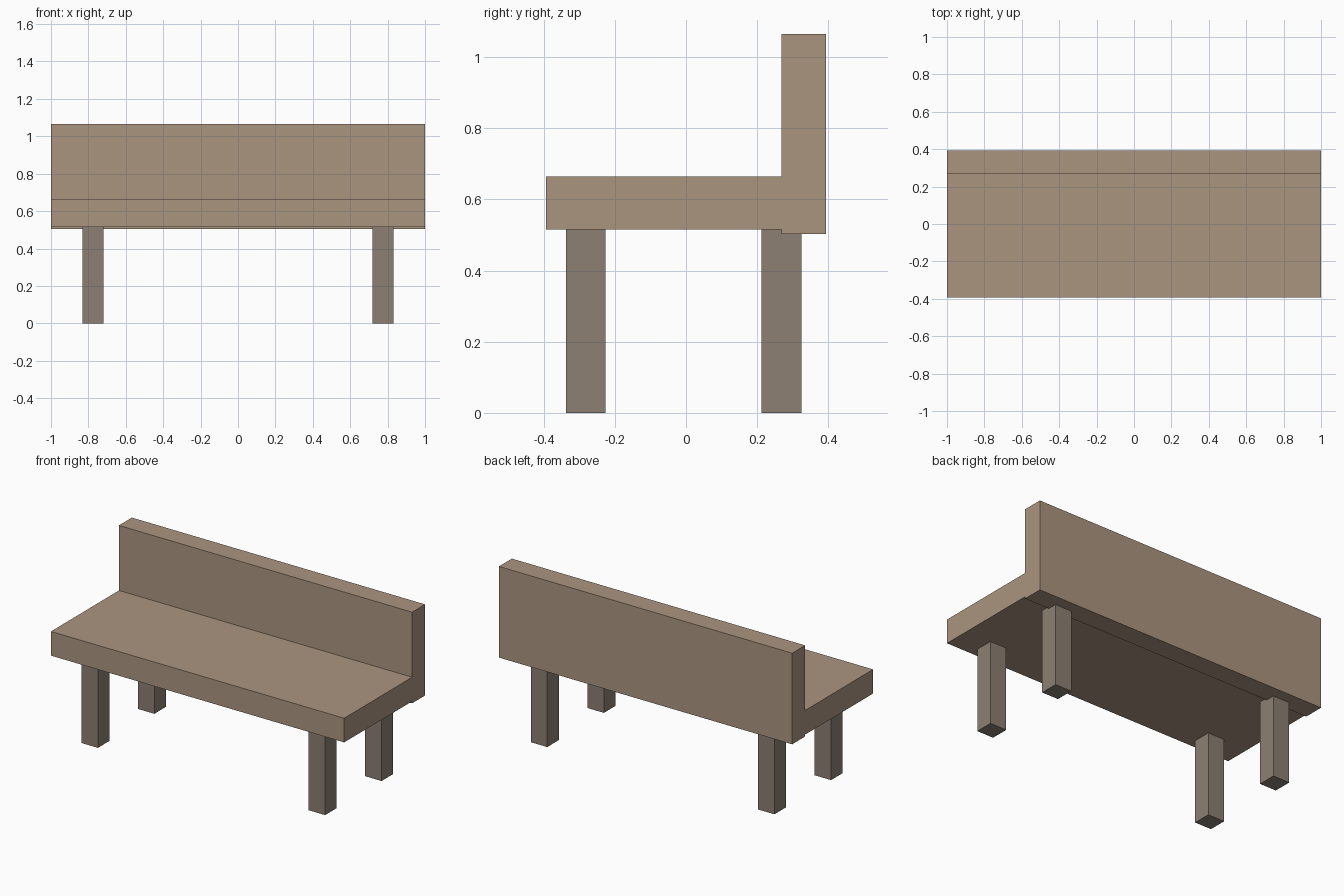
import bpy

if "Cube" in bpy.data.objects:
    bpy.data.objects.remove(bpy.data.objects["Cube"])


def material(name, color):
    mat = bpy.data.materials.new(name)
    mat.diffuse_color = (*color, 1.0)
    mat.use_nodes = True
    mat.node_tree.nodes["Principled BSDF"].inputs["Base Color"].default_value = mat.diffuse_color
    return mat


def box(name, x, y, z, mat):
    """Box spanning the given (min, max) range on each axis."""
    spans = (x, y, z)
    bpy.ops.mesh.primitive_cube_add(size=1, location=[(a + b) / 2 for a, b in spans])
    obj = bpy.context.object
    obj.name = name
    obj.scale = [b - a for a, b in spans]
    bpy.ops.object.transform_apply(location=False, rotation=False, scale=True)
    obj.data.materials.append(mat)
    return obj


light_wood = material("light_wood", (0.41, 0.30, 0.216))
dark_wood = material("dark_wood", (0.262, 0.216, 0.17))

# Seat plank and upright backrest, which drops slightly below the seat
box("seat", (-1, 1), (-0.394, 0.275), (0.515, 0.664), light_wood)
box("backrest", (-1, 1), (0.268, 0.394), (0.503, 1.065), light_wood)

# Four square legs, tucked into the seat and backrest
leg_rows = {"front": (-0.338, -0.227), "rear": (0.212, 0.325)}
for row, y_span in leg_rows.items():
    for side, x in (("left", -0.775), ("right", 0.775)):
        box(f"{row}_{side}_leg", (x - 0.056, x + 0.056), y_span, (0, 0.56), dark_wood)
